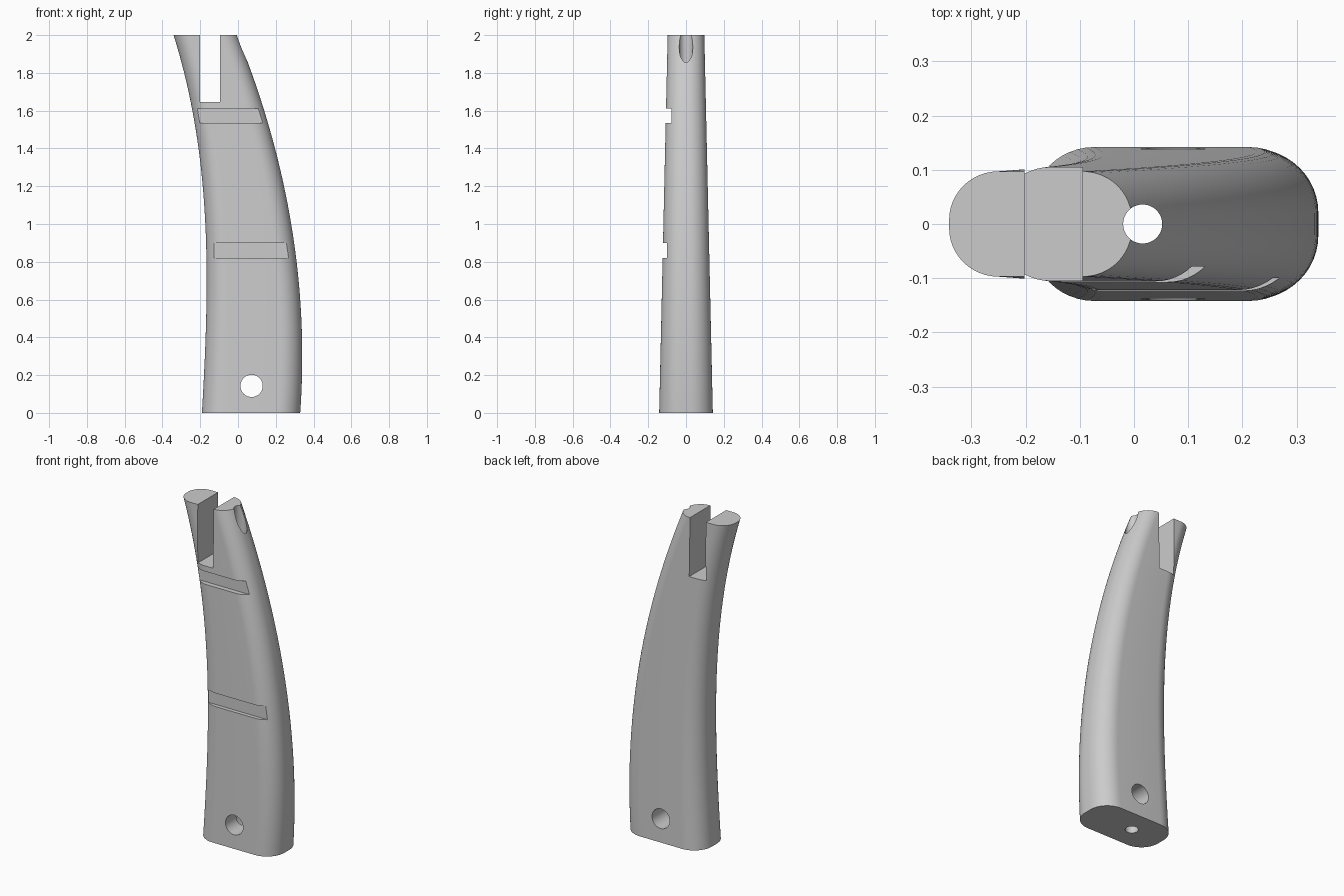
import bpy, bmesh, math
from mathutils import Matrix

old = bpy.data.objects.get("Cube")
if old:
    bpy.data.objects.remove(old, do_unlink=True)

grey = bpy.data.materials.new("plain grey")
grey.use_nodes = True
tone = (0.6, 0.6, 0.6, 1)
grey.diffuse_color = tone
grey.node_tree.nodes["Principled BSDF"].inputs["Base Color"].default_value = tone


def add_object(name, bm):
    bmesh.ops.recalc_face_normals(bm, faces=bm.faces[:])
    mesh = bpy.data.meshes.new(name)
    bm.to_mesh(mesh)
    bm.free()
    mesh.materials.append(grey)
    obj = bpy.data.objects.new(name, mesh)
    bpy.context.collection.objects.link(obj)
    return obj


# Curved edges of the handle, and its taper, as functions of height
def left_edge(z):
    t = z - 0.7
    return -0.166 - 0.0694 * t ** 2 - 0.0263 * t ** 3


def right_edge(z):
    return 0.34 - 0.119 * (z - 0.3) ** 2


def section(z, steps=12):
    """Rounded rectangle at height z."""
    depth, r = 0.142 - 0.0225 * z, 0.118 - 0.014 * z
    x0, x1 = left_edge(z) + r, right_edge(z) - r
    y = depth - r
    points = []
    for quarter, (cx, cy) in enumerate([(x1, y), (x0, y), (x0, -y), (x1, -y)]):
        for i in range(steps + 1):
            a = math.pi / 2 * (quarter + i / steps)
            points.append((cx + r * math.cos(a), cy + r * math.sin(a), z))
    return points


# Handle body lofted through the sections
bm = bmesh.new()
rings = [[bm.verts.new(p) for p in section(2 * i / 40)] for i in range(41)]
for low, high in zip(rings, rings[1:]):
    for j in range(len(low)):
        k = (j + 1) % len(low)
        bm.faces.new((low[j], low[k], high[k], high[j]))
bm.faces.new(rings[0])
bm.faces.new(rings[-1])
handle = add_object("curved_handle", bm)


# Cutters
def box_cutter(name, x, y, z):
    bm = bmesh.new()
    spans = (x, y, z)
    size = Matrix.Diagonal([b - a for a, b in spans] + [1])
    place = Matrix.Translation([(a + b) / 2 for a, b in spans])
    bmesh.ops.create_cube(bm, size=1, matrix=place @ size)
    return add_object(name, bm)


def hole_cutter(name, radius, length, place, turn=0):
    bm = bmesh.new()
    bmesh.ops.create_cone(bm, cap_ends=True, segments=48, radius1=radius,
                          radius2=radius, depth=length,
                          matrix=Matrix.Translation(place) @ Matrix.Rotation(turn, 4, 'X'))
    return add_object(name, bm)


cutters = [
    box_cutter("top_slot", (-0.202, -0.095), (-1, 1), (1.645, 3)),
    box_cutter("upper_groove", (-1, 1), (-1, -0.078), (1.535, 1.612)),
    box_cutter("lower_groove", (-1, 1), (-1, -0.1), (0.82, 0.9)),
    hole_cutter("cross_hole", 0.059, 1, (0.072, 0, 0.143), math.pi / 2),
    hole_cutter("long_bore", 0.036, 5, (0.016, 0, 1)),
]

# Cut each opening, then drop its cutter
bpy.context.view_layer.objects.active = handle
for cutter in cutters:
    mod = handle.modifiers.new(cutter.name, 'BOOLEAN')
    mod.operation, mod.solver, mod.object = 'DIFFERENCE', 'EXACT', cutter
    bpy.ops.object.modifier_apply(modifier=mod.name)
    bpy.data.objects.remove(cutter, do_unlink=True)

bpy.ops.object.select_all(action='DESELECT')
handle.select_set(True)
bpy.ops.object.shade_smooth_by_angle(angle=math.radians(30))
